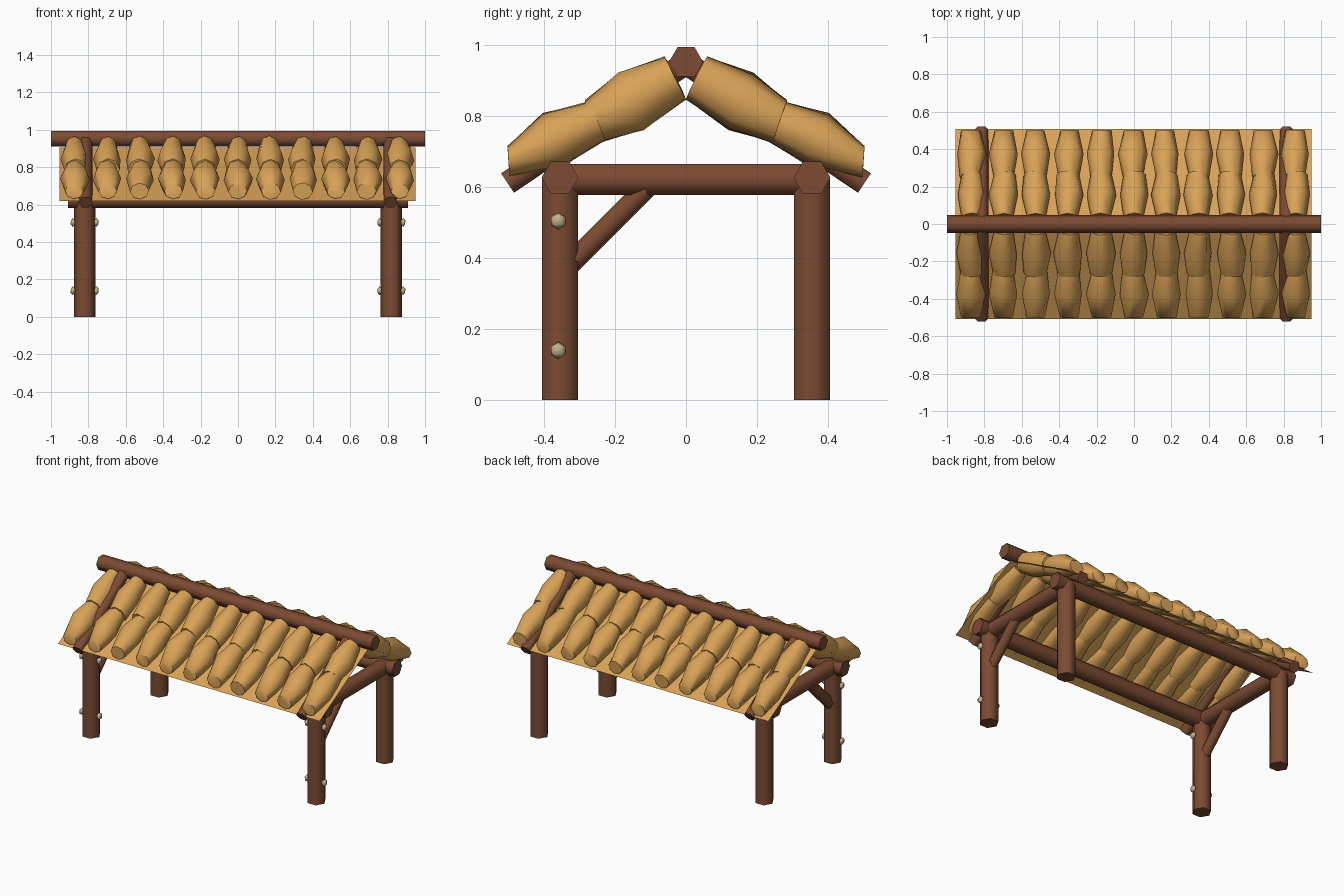
import bpy, bmesh, math, random
from mathutils import Vector, Matrix

random.seed(4)
cube = bpy.data.objects.get("Cube")
if cube:
    bpy.data.objects.remove(cube, do_unlink=True)


def material(name, rgb):
    m = bpy.data.materials.new(name)
    m.use_nodes = True
    m.diffuse_color = (*rgb, 1)
    m.node_tree.nodes["Principled BSDF"].inputs["Base Color"].default_value = (*rgb, 1)
    return m


wood = material("brown_wood", (0.2, 0.07, 0.033))
straw = material("golden_straw", (0.69, 0.36, 0.095))
peg = material("pale_peg", (0.55, 0.44, 0.26))


def finish(name, bm, mat, angle=65):
    bmesh.ops.recalc_face_normals(bm, faces=bm.faces)
    mesh = bpy.data.meshes.new(name)
    bm.to_mesh(mesh)
    bm.free()
    mesh.materials.append(mat)
    mesh.shade_smooth()
    mesh.set_sharp_from_angle(angle=math.radians(angle))
    ob = bpy.data.objects.new(name, mesh)
    bpy.context.collection.objects.link(ob)
    return ob


def loft(bm, rings, sides):
    """Skin closed rings given as (centre, half axis u, half axis v), with end caps."""
    loops = []
    for c, u, v in rings:
        turns = [2 * math.pi * i / sides for i in range(sides)]
        loops.append([bm.verts.new(c + u * math.cos(t) + v * math.sin(t)) for t in turns])
    for a, b in zip(loops, loops[1:]):
        for i in range(sides):
            j = (i + 1) % sides
            bm.faces.new((a[i], a[j], b[j], b[i]))
    bm.faces.new(loops[0])
    bm.faces.new(loops[-1])


def log(name, start, end, radius, corner):
    """Six-sided log whose section has a corner pointing along 'corner'."""
    a, b = Vector(start), Vector(end)
    u = Vector(corner) * radius
    v = (b - a).normalized().cross(u)
    bm = bmesh.new()
    loft(bm, [(a, u, v), (b, u, v)], 6)
    return finish(name, bm, wood)


X, Y = (1, 0, 0), (0, 1, 0)
POST_X, POST_Y = 0.82, 0.355

# Timber frame
log("ridge_beam", (-1, 0, 0.953), (1, 0, 0.953), 0.048, Y)
for fy, depth in ((-1, "front"), (1, "back")):
    y = fy * POST_Y
    log(depth + "_beam", (-0.91, y, 0.627), (0.91, y, 0.627), 0.052, Y)
    for fx, side in ((-1, "right"), (1, "left")):
        x = fx * POST_X
        log(f"{depth}_{side}_post", (x, y, 0), (x, y, 0.63), 0.058, X)
        log(f"{depth}_{side}_rafter", (fx * 0.815, fy * 0.503, 0.612),
            (fx * 0.815, 0, 0.95), 0.038, X)

for fx, side in ((-1, "right"), (1, "left")):
    x = fx * POST_X
    log(side + "_cross_beam", (x, -0.37, 0.622), (x, 0.37, 0.622), 0.05, X)
    log(side + "_brace", (x, -0.34, 0.37), (x, -0.1, 0.61), 0.035, X)
    # Pegs on both faces of the front posts
    bm = bmesh.new()
    for z in (0.14, 0.505):
        for face in (-1, 1):
            place = Matrix.Translation((x + face * 0.063, -0.36, z))
            squash = Matrix.Diagonal((0.014, 0.024, 0.024, 1))
            bmesh.ops.create_icosphere(bm, subdivisions=1, radius=1, matrix=place @ squash)
    finish(side + "_pegs", bm, peg)

# Thin gable sheet below the bundles
bm = bmesh.new()
gable = [(-0.507, 0.62), (0, 0.905), (0.507, 0.62)]
edge = [[bm.verts.new((x, y, z)) for y, z in gable] for x in (-0.955, 0.95)]
for i in range(2):
    bm.faces.new((edge[0][i], edge[1][i], edge[1][i + 1], edge[0][i + 1]))
finish("roof_sheet", bm, straw, 20)

# Thatch bundles: (outward, height, half width, lean, half thickness) per ring
UPPER = [(0.03, 0.908, 0.052, 0.03, 0.06),
         (0.155, 0.842, 0.078, 0.035, 0.08),
         (0.265, 0.785, 0.06, 0.02, 0.06)]
LOWER = [(0.25, 0.787, 0.055, 0.022, 0.055),
         (0.373, 0.735, 0.078, 0.03, 0.073),
         (0.5, 0.672, 0.052, 0.003, 0.044)]
COLUMNS, SPACING = 11, 0.1735

for fy, depth in ((-1, "front"), (1, "back")):
    for row, rings in (("upper", UPPER), ("lower", LOWER)):
        bm = bmesh.new()
        for i in range(COLUMNS):
            x = (i - (COLUMNS - 1) / 2) * SPACING - 0.003
            skin = []
            for out, z, half, lean, thick in rings:
                s = random.uniform(0.93, 1.02)
                c = Vector((x + random.uniform(-0.006, 0.006), fy * out, z))
                tilt = random.uniform(-0.007, 0.007)
                skin.append((c, Vector((half * s, 0, tilt)),
                             Vector((-tilt, fy * lean * s, thick * s))))
            loft(bm, skin, 8)
        finish(f"{depth}_{row}_thatch", bm, straw, 55)
